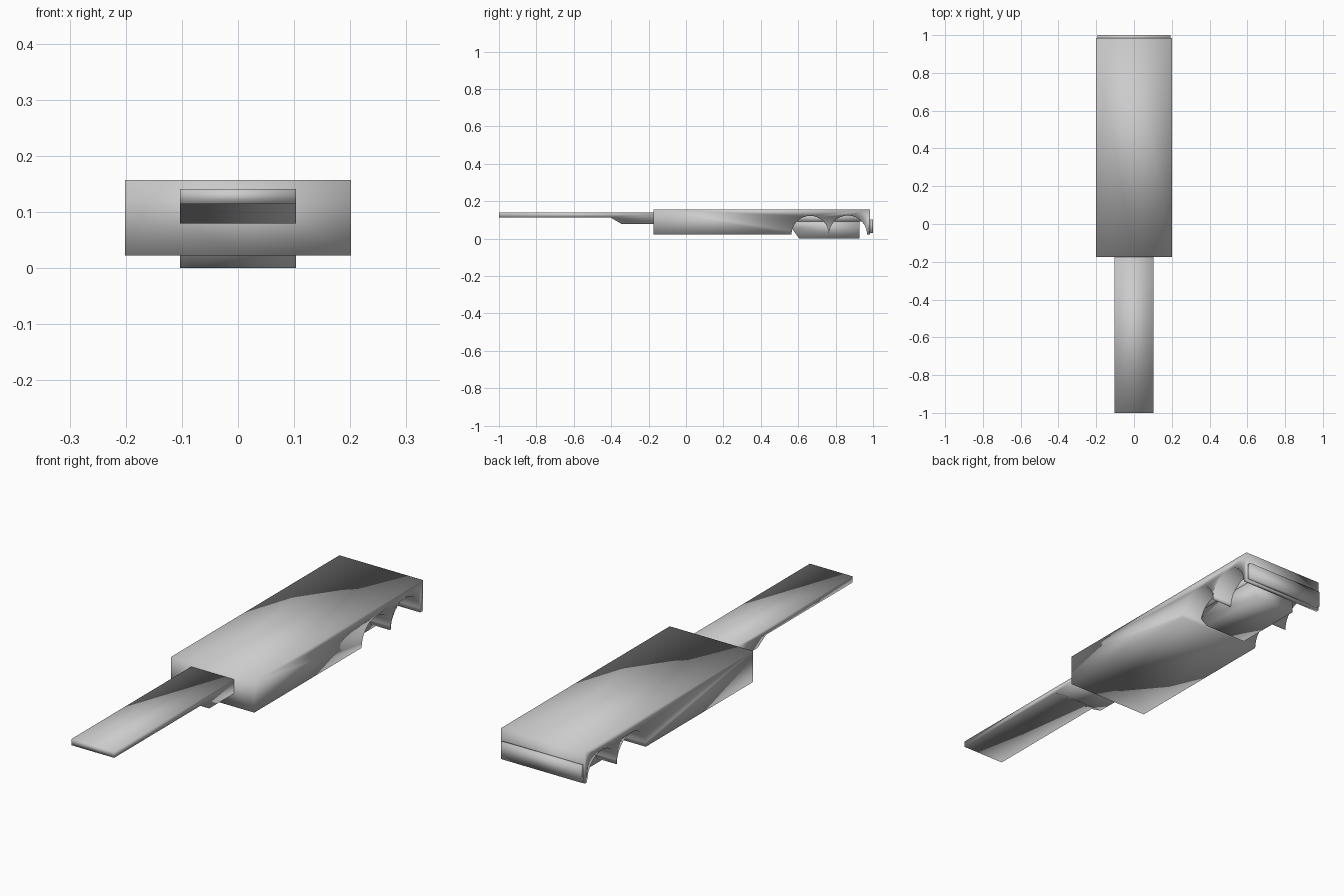
import bpy, bmesh, math

if "Cube" in bpy.data.objects:
    bpy.data.objects.remove(bpy.data.objects["Cube"])


def extrude_profile(name, pts, half_w, centre_loop=False):
    """Side profile of (y, z) points extruded symmetrically across x, shaded fully smooth."""
    bm = bmesh.new()
    face = bm.faces.new([bm.verts.new((-half_w, y, z)) for y, z in pts])
    res = bmesh.ops.extrude_face_region(bm, geom=[face])
    verts = [g for g in res["geom"] if isinstance(g, bmesh.types.BMVert)]
    bmesh.ops.translate(bm, verts=verts, vec=(2 * half_w, 0, 0))
    if centre_loop:
        bmesh.ops.bisect_plane(bm, geom=bm.verts[:] + bm.edges[:] + bm.faces[:],
                               plane_co=(0, 0, 0), plane_no=(1, 0, 0))
    bmesh.ops.recalc_face_normals(bm, faces=bm.faces)
    for f in bm.faces:
        f.smooth = True
    mesh = bpy.data.meshes.new(name)
    bm.to_mesh(mesh)
    bm.free()
    ob = bpy.data.objects.new(name, mesh)
    bpy.context.collection.objects.link(ob)
    return ob


def arch(cy, r, n=16):
    """Half circle wheel arch, running front to back."""
    return [(cy - r * math.cos(math.pi * i / n), 0.022 + r * math.sin(math.pi * i / n))
            for i in range(n + 1)]


# Trailer body with two wheel arches cut into its underside
first, second = arch(0.664, 0.1), arch(0.866, 0.102)
extrude_profile("trailer_body",
                [(-0.175, 0.157), (-0.175, 0.022)] + first + second[1:]
                + [(0.985, 0.022), (0.985, 0.157)], 0.201, centre_loop=True)

# Gooseneck beam with its stepped underside
extrude_profile("gooseneck",
                [(-1, 0.141), (-1, 0.114), (-0.405, 0.114), (-0.345, 0.079),
                 (-0.17, 0.079), (-0.17, 0.141)], 0.103)

# Axle carrier between the wheel arches, and the rail above it
extrude_profile("axle_carrier",
                [(0.565, 0.092), (0.565, 0.056), (0.605, 0.0), (0.927, 0.0),
                 (0.927, 0.092)], 0.103)
extrude_profile("upper_rail",
                [(0.565, 0.092), (0.965, 0.092), (0.965, 0.13), (0.565, 0.13)], 0.103)

# Rear panel
extrude_profile("rear_panel",
                [(0.98, 0.03), (1.0, 0.03), (1.0, 0.102), (0.98, 0.102)], 0.192)
